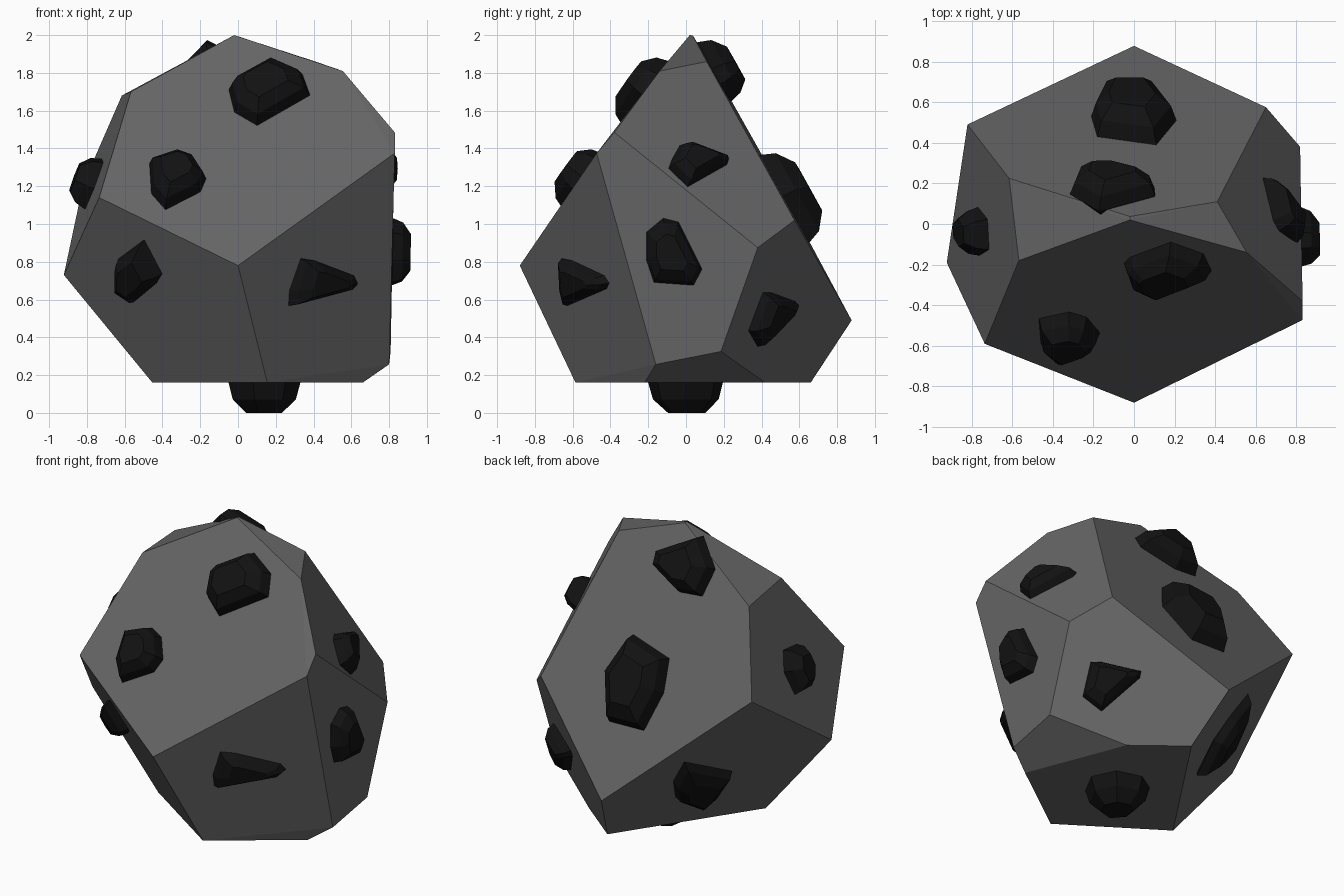
import bpy, bmesh, math
from mathutils import Vector

if "Cube" in bpy.data.objects:
    bpy.data.objects.remove(bpy.data.objects["Cube"])


def material(name, value):
    m = bpy.data.materials.new(name)
    m.diffuse_color = (value, value, value, 1)
    m.use_nodes = True
    m.node_tree.nodes["Principled BSDF"].inputs["Base Color"].default_value = m.diffuse_color
    return m


grey = material("stone_grey", 0.13)
black = material("lump_black", 0.006)


def hull(name, points, mat, flat_angle):
    """Convex solid around points, with nearly coplanar triangles merged."""
    bm = bmesh.new()
    for p in points:
        bm.verts.new(p)
    res = bmesh.ops.convex_hull(bm, input=bm.verts[:])
    junk = {g for g in res["geom_interior"] + res["geom_unused"]
            if isinstance(g, bmesh.types.BMVert)}
    bmesh.ops.delete(bm, geom=list(junk), context='VERTS')
    bmesh.ops.dissolve_limit(bm, angle_limit=math.radians(flat_angle),
                             verts=bm.verts[:], edges=bm.edges[:])
    bmesh.ops.recalc_face_normals(bm, faces=bm.faces[:])
    me = bpy.data.meshes.new(name)
    bm.to_mesh(me)
    bm.free()
    me.materials.append(mat)
    ob = bpy.data.objects.new(name, me)
    bpy.context.collection.objects.link(ob)
    return ob


# Corners of the faceted stone
V = {k: Vector(c) for k, c in dict(
    A=(-.02, .02, 2.0), a=(-.02, .037, 1.998), B=(.555, -.14, 1.81),
    N=(.41, .11, 1.86), L=(-.567, -.18, 1.70), K=(-.615, .225, 1.68),
    C=(.83, -.38, 1.485), D=(.83, -.473, 1.375), M=(0, -.88, .78),
    J=(-.735, -.59, 1.14), I=(-.922, -.19, .73), V=(-.82, .49, 1.21),
    R=(.65, .575, 1.02), Q=(.818, .38, .875), S=(0, .877, .49),
    E=(.80, -.16, .257), P=(.808, .185, .325), F=(.66, -.22, .16),
    U=(.41, .42, .16), T=(.108, .66, .16), G=(-.453, -.18, .16),
    H=(.155, -.585, .16)).items()}
hull("faceted_stone", V.values(), grey, 5)
centre = sum(V.values(), Vector()) / len(V)


def lump(name, corners, axes, outline, h, top=0.55):
    """Black lump on the stone face through three corners; its outline is
    drawn in the plane of the two given axes and projected on the face."""
    p, q, r = (V[c] for c in corners)
    n = (q - p).cross(r - p).normalized()
    if n.dot(p - centre) < 0:
        n = -n
    i, j = ("xyz".index(a) for a in axes)
    k = 3 - i - j
    base = []
    for u, v in outline:
        b = Vector()
        b[i], b[j] = u - 0.4 * h * n[i], v - 0.4 * h * n[j]
        b[k] = p[k] - (n[i] * (b[i] - p[i]) + n[j] * (b[j] - p[j])) / n[k]
        base.append(b)
    mid = sum(base, Vector()) / len(base)
    pts = []
    for s, d in ((1, 0), (0.88, 0.55), (top, 1), (0.7, -0.6)):
        pts += [mid + (b - mid) * s + n * h * d for b in base]
    hull(name, pts, black, 3)


# Lumps on the front faces
lump("front_upper_lump", "AMB", "xz", [(-.05, 1.74), (-.02, 1.78), (.18, 1.89),
     (.34, 1.82), (.38, 1.71), (.10, 1.55), (-.02, 1.62)], .12)
lump("front_middle_lump", "AMB", "xz", [(-.47, 1.35), (-.32, 1.40), (-.235, 1.37),
     (-.17, 1.27), (-.20, 1.20), (-.385, 1.105), (-.46, 1.19)], .125)
lump("front_left_lump", "JMH", "xz", [(-.66, .75), (-.65, .80), (-.515, .90),
     (-.42, .72), (-.45, .67), (-.57, .57), (-.66, .63)], .09)
lump("front_right_lump", "MDH", "xz", [(.35, .81), (.42, .80), (.63, .72),
     (.65, .68), (.62, .65), (.285, .56), (.29, .64)], .08)

# Lumps on the side faces
lump("right_lump", "DQP", "yz", [(-.21, .955), (-.12, 1.03), (-.04, 1.01),
     (.085, .76), (.04, .675), (-.17, .69), (-.21, .81)], .095)
lump("right_upper_lump", "BCR", "yz", [(-.02, 1.43), (.03, 1.44), (.24, 1.36),
     (.23, 1.33), (.02, 1.21), (-.08, 1.31), (-.06, 1.36)], .09)
lump("left_lump", "LKI", "yz", [(-.16, 1.20), (-.13, 1.34), (.02, 1.36),
     (.08, 1.25), (.04, 1.10), (-.08, 1.09)], .11)

# Lumps on the back faces
lump("back_right_lump", "RSU", "yz", [(.43, .63), (.47, .63), (.605, .58),
     (.59, .54), (.40, .34), (.35, .425)], .09)
lump("back_middle_lump", "SNK", "xy", [(-.21, .58), (-.15, .70), (.10, .70),
     (.21, .56), (.11, .44), (-.18, .48)], .145)
lump("back_upper_lump", "SNK", "xy", [(-.315, .19), (-.28, .275), (-.12, .28),
     (.10, .225), (.105, .18), (-.17, .105)], .125)
lump("back_left_lump", "VSI", "xz", [(-.315, .55), (-.42, .72), (-.53, .56),
     (-.405, .375), (-.31, .27), (-.265, .40)], .09)

# Lump the stone rests on
lump("bottom_lump", "UGH", "xy", [(-.05, -.05), (-.02, .12), (.10, .195),
     (.26, .15), (.33, .0), (.25, -.15), (.08, -.20)], .16, 0.5)
